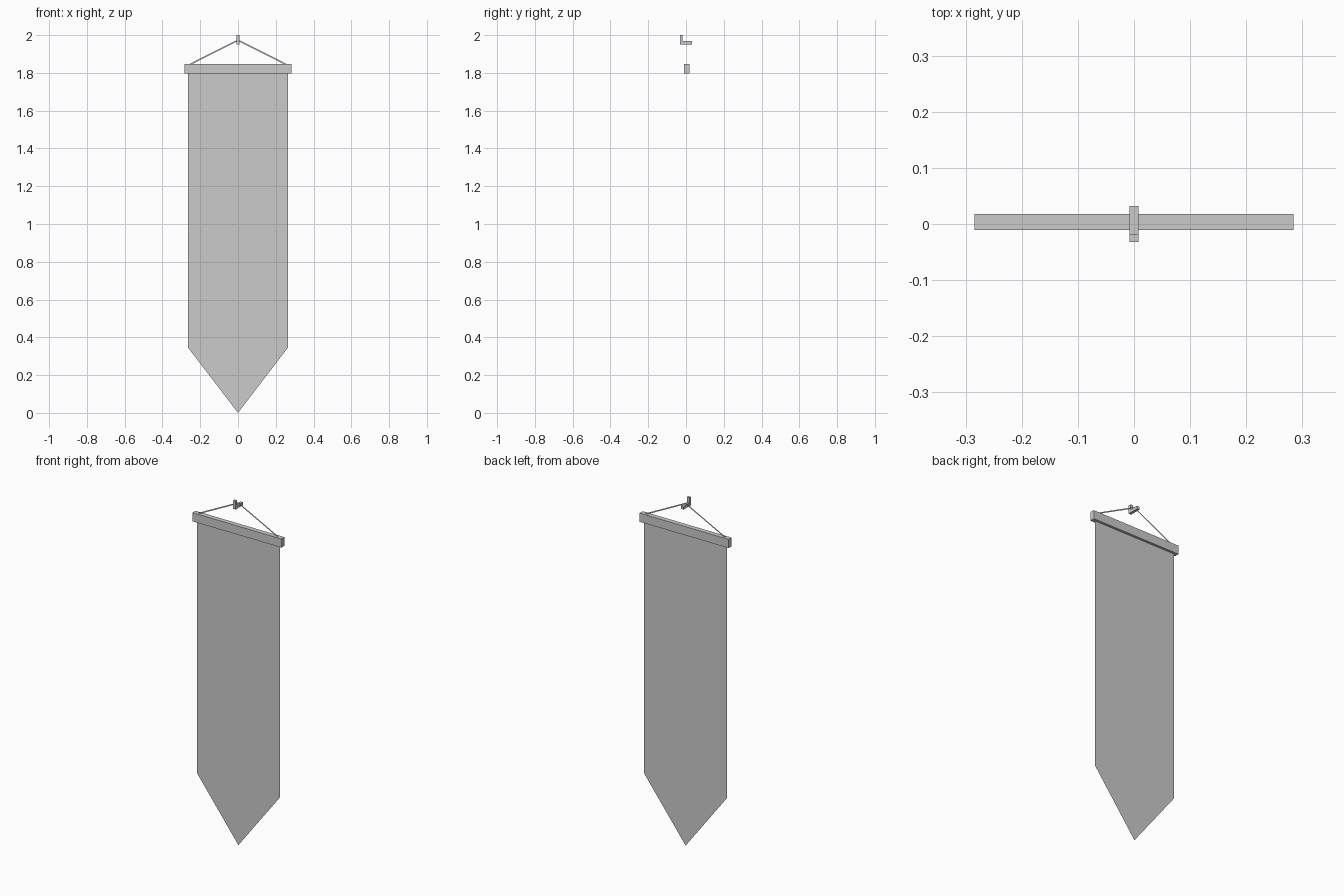
import bpy

if "Cube" in bpy.data.objects:
    bpy.data.objects.remove(bpy.data.objects["Cube"])


def mesh_object(name, verts, faces):
    mesh = bpy.data.meshes.new(name)
    mesh.from_pydata(verts, [], faces)
    obj = bpy.data.objects.new(name, mesh)
    bpy.context.collection.objects.link(obj)
    return obj


def sheet(name, outline, y):
    """Flat single-sided sheet from an x/z outline, facing -y."""
    return mesh_object(name, [(x, y, z) for x, z in outline], [range(len(outline))])


def prism(name, outline, half_width):
    """Extrude a y/z outline symmetrically along x."""
    n = len(outline)
    verts = [(x, y, z) for x in (half_width, -half_width) for y, z in outline]
    faces = [list(range(n)), list(range(2 * n - 1, n - 1, -1))]
    faces += [[i, i + n, (i + 1) % n + n, (i + 1) % n] for i in range(n)]
    return mesh_object(name, verts, faces)


MID_Y = 0.0035

# Wooden crossbar
prism("crossbar", [(-0.0105, 1.797), (0.0175, 1.797), (0.0175, 1.847), (-0.0105, 1.847)], 0.284)

# Pointed cloth, a flat sheet hanging under the bar
sheet("banner_cloth", [(0, 0), (0.264, 0.345), (0.264, 1.80), (-0.264, 1.80), (-0.264, 0.345)], MID_Y)

# L-shaped wall hook: shelf with an upright tip at the front
prism("wall_hook", [(-0.0325, 1.951), (0.0325, 1.951), (0.0325, 1.969),
                    (-0.019, 1.969), (-0.019, 2.0), (-0.0325, 2.0)], 0.008)

# Flat hanging cord, mirrored to the other side
cord = sheet("hanging_cord", [(0, 1.969), (0.246, 1.845), (0.262, 1.845), (0, 1.977)], MID_Y)
cord.modifiers.new("Mirror", 'MIRROR')
